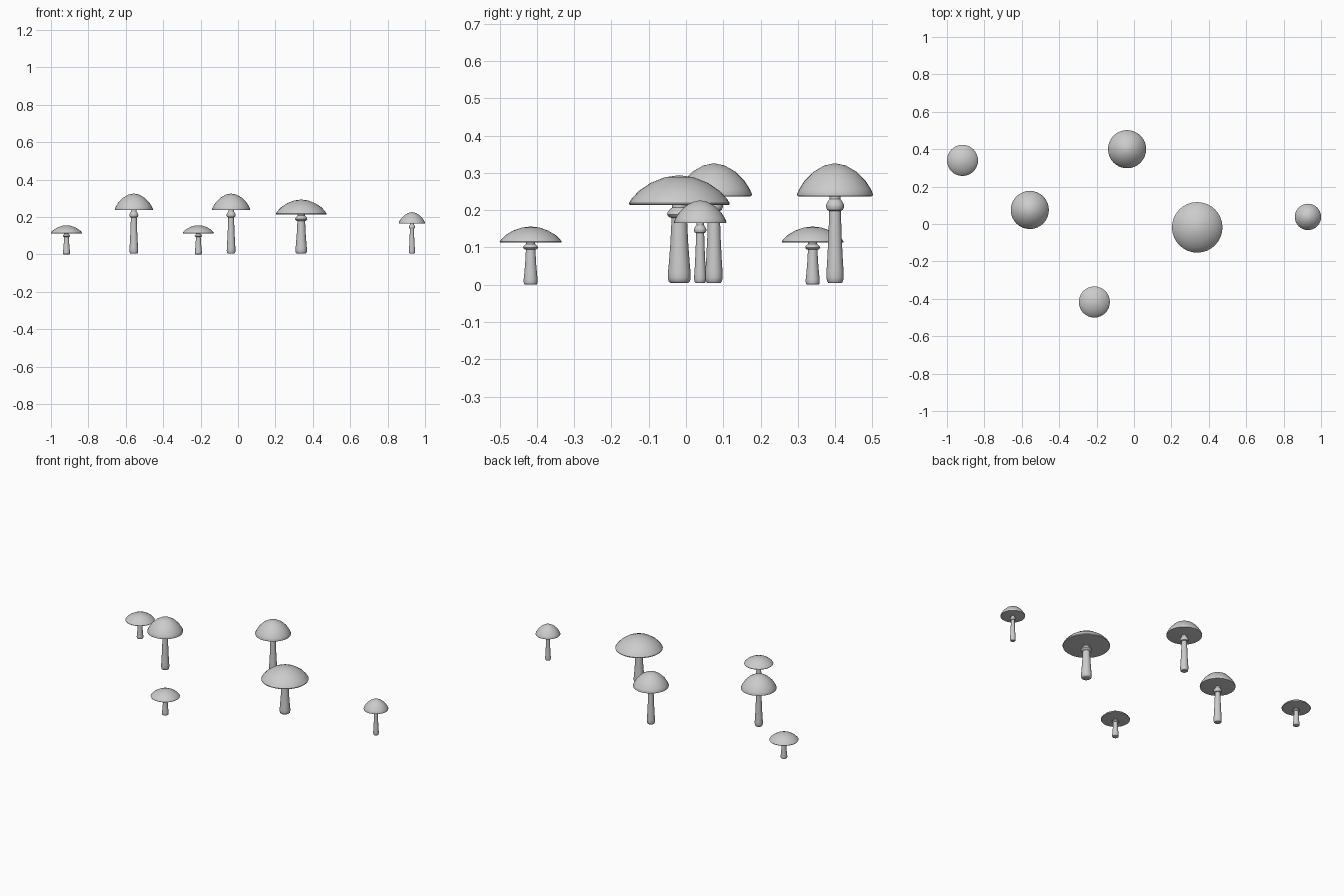
import bpy, bmesh, math

if "Cube" in bpy.data.objects:
    bpy.data.objects.remove(bpy.data.objects["Cube"])

SIDES = 32

# profiles (radius, height above base), shared by every mushroom
STEM = [(0, 0), (.018, 0), (.0215, .004), (.0232, .015), (.023, .03), (.021, .06),
        (.018, .12), (.0155, .195), (.0145, .235)]
RING = [(.0145, .193), (.021, .196), (.0245, .204), (.0235, .211), (.019, .219), (.0145, .225)]
CAP = [(0, .232), (.096, .232), (.101, .233), (.102, .238), (.0965, .251), (.082, .274),
       (.058, .298), (.029, .315), (0, .321)]


def lathe(name, profile, loc, sxy, sz):
    bm = bmesh.new()
    verts = [bm.verts.new((r * sxy, 0, z * sz)) for r, z in profile]
    edges = [bm.edges.new(p) for p in zip(verts, verts[1:])]
    bmesh.ops.spin(bm, geom=verts + edges, cent=(0, 0, 0), axis=(0, 0, 1),
                   angle=math.tau, steps=SIDES, use_duplicate=False)
    bmesh.ops.remove_doubles(bm, verts=bm.verts, dist=1e-5)
    bmesh.ops.recalc_face_normals(bm, faces=bm.faces)
    mesh = bpy.data.meshes.new(name)
    bm.to_mesh(mesh)
    bm.free()
    ob = bpy.data.objects.new(name, mesh)
    ob.location = loc
    bpy.context.collection.objects.link(ob)
    bpy.ops.object.select_all(action='DESELECT')
    ob.select_set(True)
    bpy.context.view_layer.objects.active = ob
    bpy.ops.object.shade_smooth_by_angle(angle=math.radians(40))


# mushrooms: x, y, base height, width scale, height scale
for x, y, z, sxy, sz in [
    (-.917, .34, 0, .815, .487),
    (-.557, .075, .005, 1, 1),
    (-.212, -.417, 0, .815, .487),
    (-.037, .4, .005, 1, 1),
    (.338, -.018, .005, 1.325, .9),
    (.93, .038, .005, .69, .69),
]:
    for name, profile in (("stem", STEM), ("stem_ring", RING), ("cap", CAP)):
        lathe(name, profile, (x, y, z), sxy, sz)
